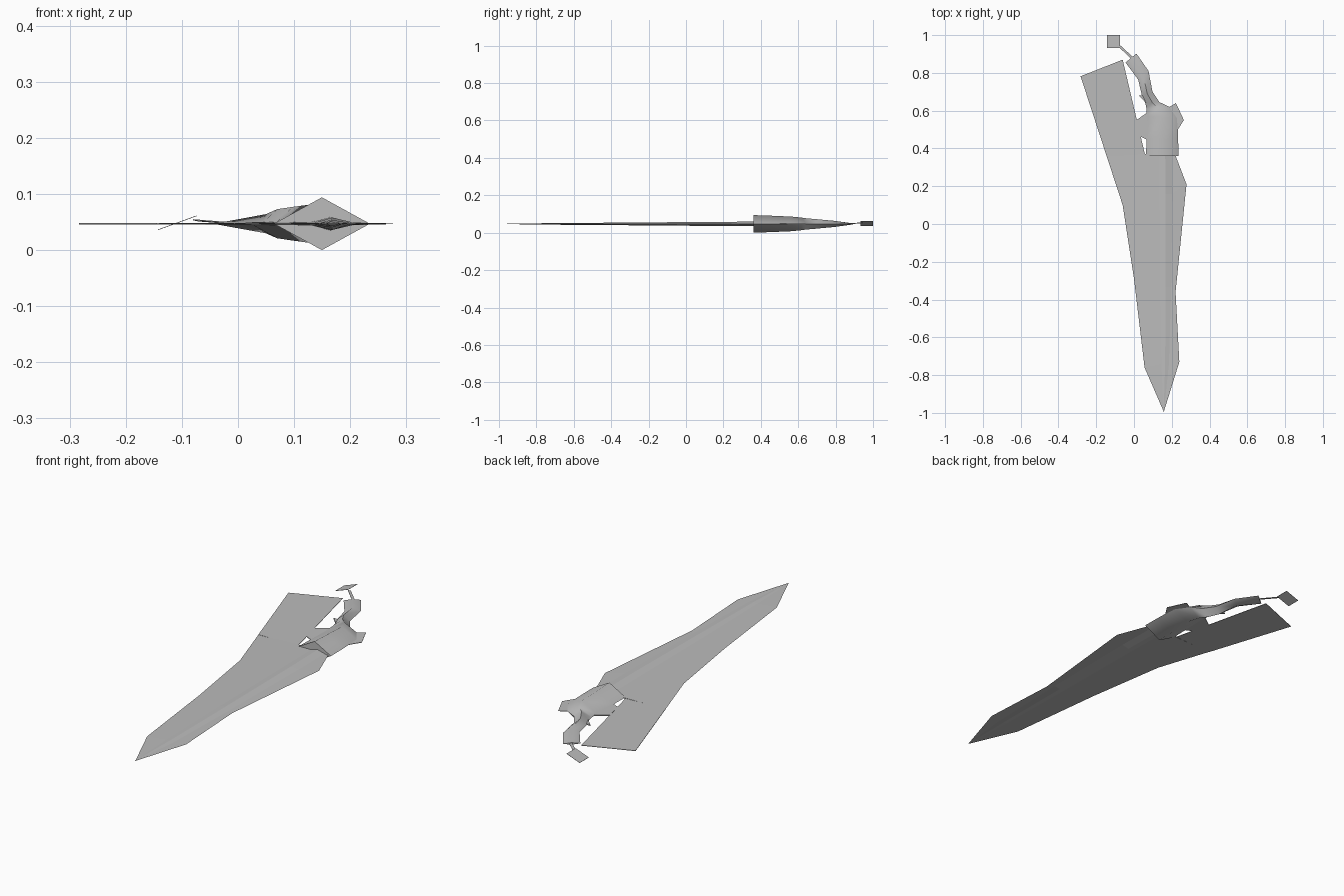
import bpy, bmesh, math

cube = bpy.data.objects.get("Cube")
if cube:
    bpy.data.objects.remove(cube, do_unlink=True)

Z = 0.047  # middle plane of the whole weapon

grey = bpy.data.materials.new("plain grey")
grey.use_nodes = True
grey.diffuse_color = (0.5, 0.5, 0.5, 1)
grey.node_tree.nodes["Principled BSDF"].inputs["Base Color"].default_value = (0.5, 0.5, 0.5, 1)


def finish(name, bm, smooth=0):
    bmesh.ops.remove_doubles(bm, verts=bm.verts, dist=1e-5)
    bmesh.ops.recalc_face_normals(bm, faces=bm.faces)
    mesh = bpy.data.meshes.new(name)
    bm.to_mesh(mesh)
    bm.free()
    mesh.materials.append(grey)
    ob = bpy.data.objects.new(name, mesh)
    bpy.context.collection.objects.link(ob)
    if smooth:
        bpy.ops.object.select_all(action='DESELECT')
        ob.select_set(True)
        bpy.context.view_layer.objects.active = ob
        bpy.ops.object.shade_smooth_by_angle(angle=math.radians(smooth))
    return ob


def loft(name, rings, smooth=0):
    """Skin a list of equal rings and cap both ends."""
    bm = bmesh.new()
    rows = [[bm.verts.new(p) for p in ring] for ring in rings]
    n = len(rows[0])
    for a, b in zip(rows, rows[1:]):
        for i in range(n):
            j = (i + 1) % n
            bm.faces.new((a[i], a[j], b[j], b[i]))
    bm.faces.new(rows[0])
    bm.faces.new(rows[-1])
    return finish(name, bm, smooth)


def plate(name, points, half=0.001):
    """Thin sheet; points are (x, y) or (x, y, z)."""
    pts = [(p[0], p[1], p[2] if len(p) > 2 else Z) for p in points]
    return loft(name, [[(x, y, z + s * half) for x, y, z in pts] for s in (-1, 1)])


# Blade: left edge, spine, right edge, spine half width, spine half height
blade = [
    ((0.156, -0.99), (0.157, -0.995), (0.158, -0.99), 0.0005, 0.0003),
    ((0.056, -0.76), (0.165, -0.74), (0.24, -0.73), 0.02, 0.004),
    ((0.0, -0.29), (0.167, -0.33), (0.22, -0.36), 0.03, 0.007),
    ((-0.06, 0.10), (0.168, 0.16), (0.278, 0.21), 0.035, 0.011),
    ((-0.145, 0.36), (0.165, 0.375), (0.215, 0.375), 0.035, 0.012),
]
rings = []
for (lx, ly), (cx, cy), (rx, ry), w, h in blade:
    top = [(cx - w, cy, h * 0.25), (cx, cy, h), (min(cx + w, rx), cy, h * 0.25)]
    rings.append([(lx, ly, Z)] + [(x, y, Z + d) for x, y, d in top]
                 + [(rx, ry, Z)] + [(x, y, Z - d) for x, y, d in reversed(top)])
loft("blade", rings)

# Swept rear wing of the blade
plate("blade_wing", [(-0.145, 0.36), (0.06, 0.36), (-0.06, 0.87), (-0.283, 0.782)])

# Guard and curved grip: left point, right point, half height
body = [
    ((0.064, 0.36), (0.235, 0.36), 0.047),
    ((0.066, 0.45), (0.234, 0.45), 0.044),
    ((0.068, 0.57), (0.23, 0.56), 0.039),
    ((0.066, 0.61), (0.188, 0.62), 0.034),
    ((0.06, 0.64), (0.135, 0.645), 0.030),
    ((0.042, 0.68), (0.098, 0.70), 0.026),
    ((0.022, 0.765), (0.077, 0.81), 0.017),
    ((-0.045, 0.855), (0.013, 0.902), 0.005),
]
rings = []
for (lx, ly), (rx, ry), h in body:
    mx, my = (lx + rx) / 2, (ly + ry) / 2
    rings.append([(lx, ly, Z), (mx, my, Z + h), (rx, ry, Z), (mx, my, Z - h)])
loft("guard_and_grip", rings, smooth=65)

# Flat tabs on both sides of the guard, and the trigger
plate("left_tab", [(0.2, 0.47), (0.232, 0.50), (0.264, 0.55), (0.222, 0.64), (0.188, 0.62)])
plate("right_tab", [(0.1, 0.43), (0.066, 0.447), (0.034, 0.463), (0.013, 0.55),
                    (0.07, 0.59), (0.1, 0.59)], 0.0018)
plate("trigger", [(0.07, 0.63), (0.055, 0.65), (0.025, 0.68), (0.06, 0.68)], 0.003)

# Link and tilted end charm
plate("link", [(-0.08, 0.937, 0.054), (-0.016, 0.875, 0.049),
               (-0.008, 0.885, 0.047), (-0.07, 0.945, 0.052)])
plate("end_charm", [(-0.143, 0.932, 0.036), (-0.074, 0.932, 0.061),
                    (-0.074, 1.0, 0.061), (-0.143, 1.0, 0.036)], 0.0006)
